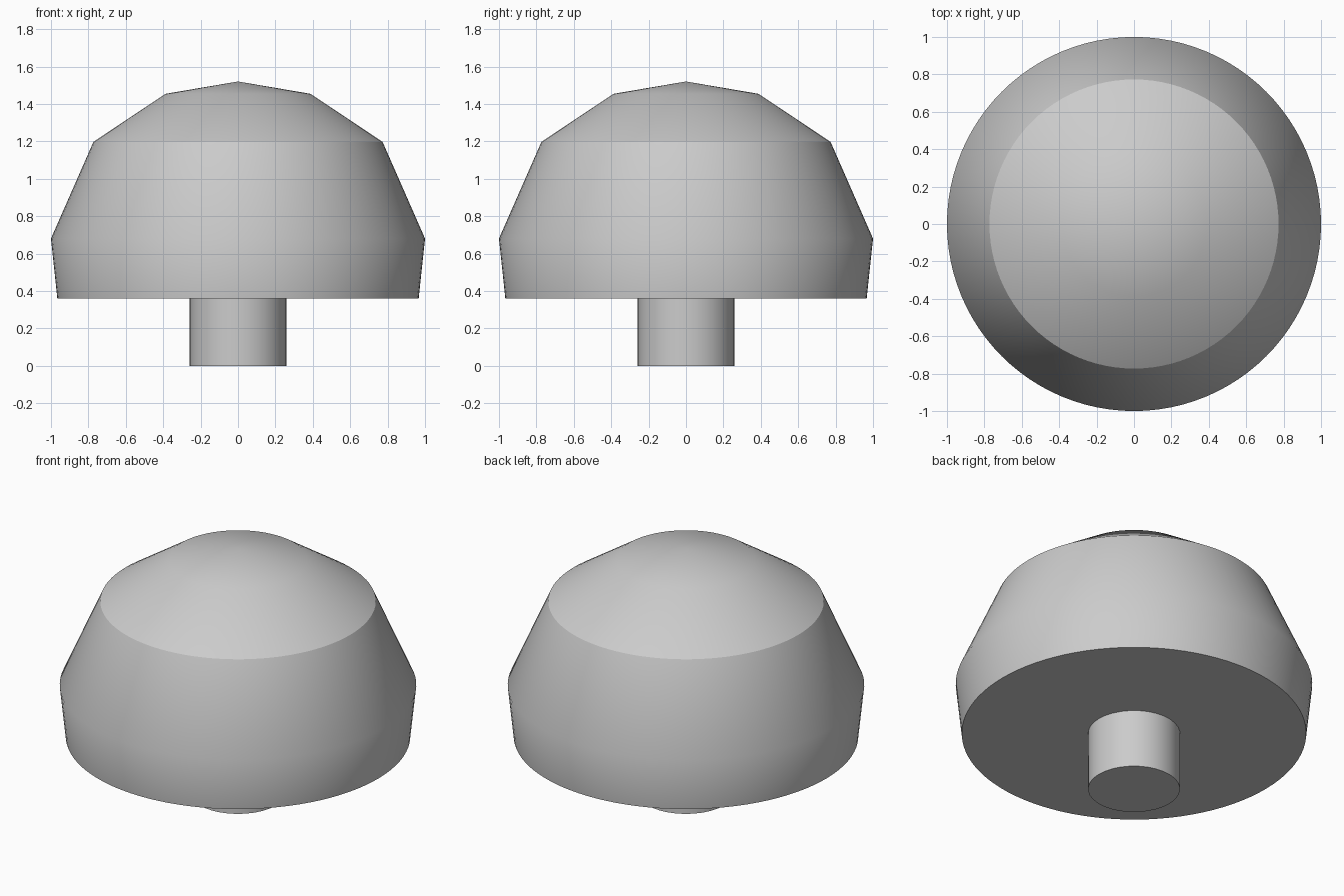
import bpy, bmesh, math

cube = bpy.data.objects.get("Cube")
if cube:
    bpy.data.objects.remove(cube, do_unlink=True)

# Single plain grey
grey = bpy.data.materials.new("plain_grey")
grey.use_nodes = True
colour = (0.6, 0.6, 0.6, 1)
grey.diffuse_color = colour
grey.node_tree.nodes["Principled BSDF"].inputs["Base Color"].default_value = colour


def lathe(name, profile, steps):
    """Spin a (radius, height) profile around the z axis."""
    bm = bmesh.new()
    verts = [bm.verts.new((r, 0, z)) for r, z in profile]
    edges = [bm.edges.new(pair) for pair in zip(verts, verts[1:])]
    bmesh.ops.spin(bm, geom=verts + edges, cent=(0, 0, 0), axis=(0, 0, 1),
                   angle=math.tau, steps=steps, use_merge=True)
    bmesh.ops.remove_doubles(bm, verts=bm.verts[:], dist=1e-4)
    bmesh.ops.recalc_face_normals(bm, faces=bm.faces[:])
    mesh = bpy.data.meshes.new(name)
    bm.to_mesh(mesh)
    bm.free()
    obj = bpy.data.objects.new(name, mesh)
    bpy.context.collection.objects.link(obj)
    mesh.materials.append(grey)
    bpy.ops.object.select_all(action="DESELECT")
    obj.select_set(True)
    bpy.context.view_layer.objects.active = obj
    bpy.ops.object.shade_smooth_by_angle(angle=math.radians(31))
    return obj


# Faceted dome with a flat underside
lathe("dome_cap", [(0, 0.36), (0.966, 0.36), (1, 0.68), (0.773, 1.197),
                   (0.388, 1.454), (0, 1.52)], 96)

# Short round stem, closed at the bottom and seated in the dome
lathe("stem", [(0, 0), (0.258, 0), (0.258, 0.37), (0, 0.37)], 32)
